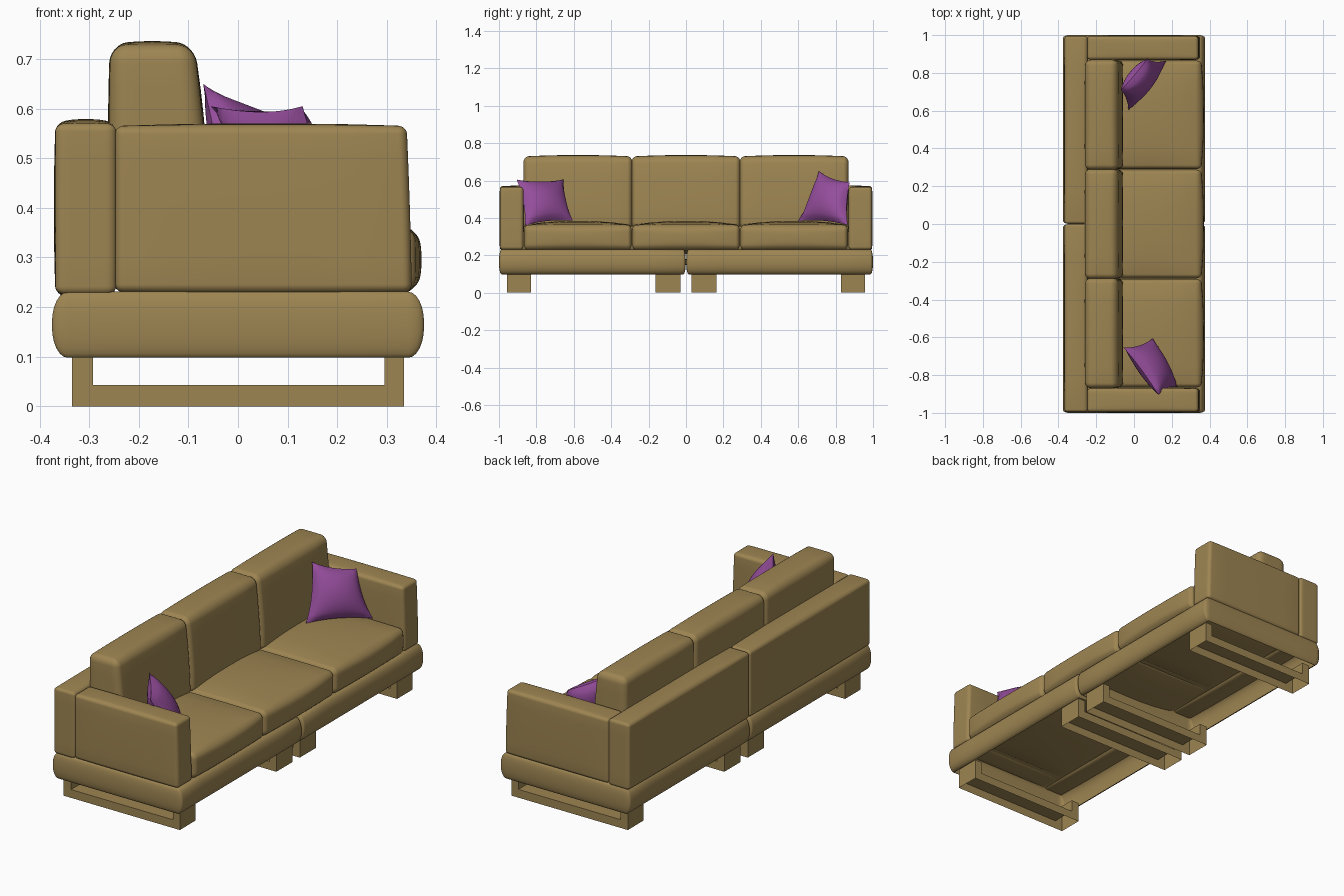
import bpy, bmesh, math
from mathutils import Vector

if "Cube" in bpy.data.objects:
    bpy.data.objects.remove(bpy.data.objects["Cube"])


def material(name, col):
    m = bpy.data.materials.new(name)
    m.diffuse_color = col
    m.use_nodes = True
    m.node_tree.nodes["Principled BSDF"].inputs["Base Color"].default_value = m.diffuse_color
    return m


TAN = material("tan_fabric", (0.34, 0.235, 0.085, 1))
PURPLE = material("purple_fabric", (0.30, 0.075, 0.33, 1))


def finish(bm, name, mat):
    bmesh.ops.recalc_face_normals(bm, faces=bm.faces)
    me = bpy.data.meshes.new(name)
    bm.to_mesh(me)
    bm.free()
    ob = bpy.data.objects.new(name, me)
    bpy.context.collection.objects.link(ob)
    me.materials.append(mat)
    bpy.ops.object.select_all(action='DESELECT')
    ob.select_set(True)
    bpy.context.view_layer.objects.active = ob
    bpy.ops.object.shade_smooth_by_angle(angle=math.radians(40))
    return ob


def soft_box(name, lo, hi, r, puff=(0, 0, 0), lean=0, open_bottom=False):
    """Rounded box with a radius per axis, puffed faces and a front face leaning back."""
    n, c = 12, 3
    bm = bmesh.new()
    bmesh.ops.create_cube(bm, size=2)
    bmesh.ops.subdivide_edges(bm, edges=bm.edges[:], cuts=n - 1, use_grid_fill=True)
    for v in bm.verts:
        q, d, u = Vector(), Vector(), Vector()
        for i in range(3):
            k = round((v.co[i] + 1) / 2 * n)
            a, b = lo[i] + r[i], hi[i] - r[i]
            if k < c:
                q[i], d[i] = a, -math.tan(math.pi / 4 * (c - k) / c)
            elif k > n - c:
                q[i], d[i] = b, math.tan(math.pi / 4 * (k - n + c) / c)
            else:
                q[i] = a + (b - a) * (k - c) / (n - 2 * c)
        d.normalize()
        p = Vector([q[i] + d[i] * r[i] for i in range(3)])
        for i in range(3):
            u[i] = 2 * (p[i] - lo[i]) / (hi[i] - lo[i]) - 1
        w = [1 - abs(t) ** 2.5 for t in u]
        for i in range(3):
            p[i] += puff[i] * u[i] * w[(i + 1) % 3] * w[(i + 2) % 3]
        p.x -= lean * ((u.z + 1) / 2) ** 1.5 * (u.x + 1) / 2
        v.co = p
    if open_bottom:
        low = [f for f in bm.faces if all(v.co.z < lo[2] + 0.001 for v in f.verts)]
        bmesh.ops.delete(bm, geom=low, context='FACES')
    return finish(bm, name, TAN)


def leg_frame(name, y0, y1):
    """Hollow U-shaped sled leg, open underneath."""
    prof = [(-.335, 0), (.335, 0), (.335, .105), (.295, .105), (.295, .043),
            (-.292, .043), (-.292, .105), (-.335, .105)]
    bm = bmesh.new()
    f = bm.faces.new([bm.verts.new((x, y0, z)) for x, z in prof])
    g = bmesh.ops.extrude_face_region(bm, geom=[f], use_keep_orig=True)["geom"]
    for v in g:
        if isinstance(v, bmesh.types.BMVert):
            v.co.y = y1
    low = [f for f in bm.faces if all(v.co.z < .001 for v in f.verts)]
    bmesh.ops.delete(bm, geom=low, context='FACES')
    finish(bm, name, TAN)


def pillow(name, corners, thick):
    """Pinched throw pillow stretched between four corners."""
    a, b, c, d = [Vector(p) for p in corners]
    nrm = (c - a).cross(d - b).normalized()
    n = 16
    bm = bmesh.new()
    for side in (-1, 1):
        grid = []
        for j in range(n + 1):
            for i in range(n + 1):
                s, t = 2 * i / n - 1, 2 * j / n - 1
                # edges curve inward between the corners
                s2 = s * (1 - .10 * (1 - t * t))
                t2 = t * (1 - .10 * (1 - s * s))
                x, y = (s2 + 1) / 2, (t2 + 1) / 2
                p = (a * (1 - x) + b * x) * (1 - y) + (d * (1 - x) + c * x) * y
                h = ((1 - s * s) * (1 - t * t)) ** .55
                grid.append(bm.verts.new(p + nrm * side * thick * h))
        for j in range(n):
            for i in range(n):
                k = j * (n + 1) + i
                bm.faces.new([grid[k], grid[k + 1], grid[k + n + 2], grid[k + n + 1]])
    bmesh.ops.remove_doubles(bm, verts=bm.verts[:], dist=.0005)
    finish(bm, name, PURPLE)


# Mirrored halves: base, back panel, arm and two sled legs each
for side, s in (("left", -1), ("right", 1)):
    def span(p, q):
        return sorted((s * p, s * q))
    y0, y1 = span(.001, 1)
    soft_box("base_" + side, (-.375, y0, .098), (.375, y1, .231), (.032, .014, .062),
             open_bottom=True)
    y0, y1 = span(.001, .995)
    soft_box("back_panel_" + side, (-.368, y0, .226), (-.246, y1, .57), (.02, .014, .016),
             (.003, 0, .009))
    y0, y1 = span(.87, .995)
    soft_box("arm_" + side, (-.248, y0, .23), (.35, y1, .565), (.018, .018, .016),
             (0, .003, .005), lean=.01)
    for part, p, q in (("outer", .83, .957), ("inner", .03, .163)):
        y0, y1 = span(p, q)
        leg_frame("leg_%s_%s" % (part, side), y0, y1)

# Three seat and back cushions
for i, name in enumerate(("left", "middle", "right")):
    y0 = -.866 + i * .578
    y1 = y0 + .576
    soft_box("seat_" + name, (-.25, y0, .229), (.356, y1, .362), (.03, .022, .03),
             (.014, 0, .022))
    soft_box("back_cushion_" + name, (-.258, y0 - .004, .34), (-.058, y1 + .004, .728),
             (.04, .028, .035), (.004, 0, .008), lean=.03)

# Throw pillows in the two corners
pillow("pillow_right", [(-.07, .71, .65), (.07, .875, .59), (.17, .865, .362), (-.03, .60, .383)], .062)
pillow("pillow_left", [(.13, -.905, .605), (-.055, -.655, .605), (.10, -.605, .385), (.23, -.86, .36)], .062)
